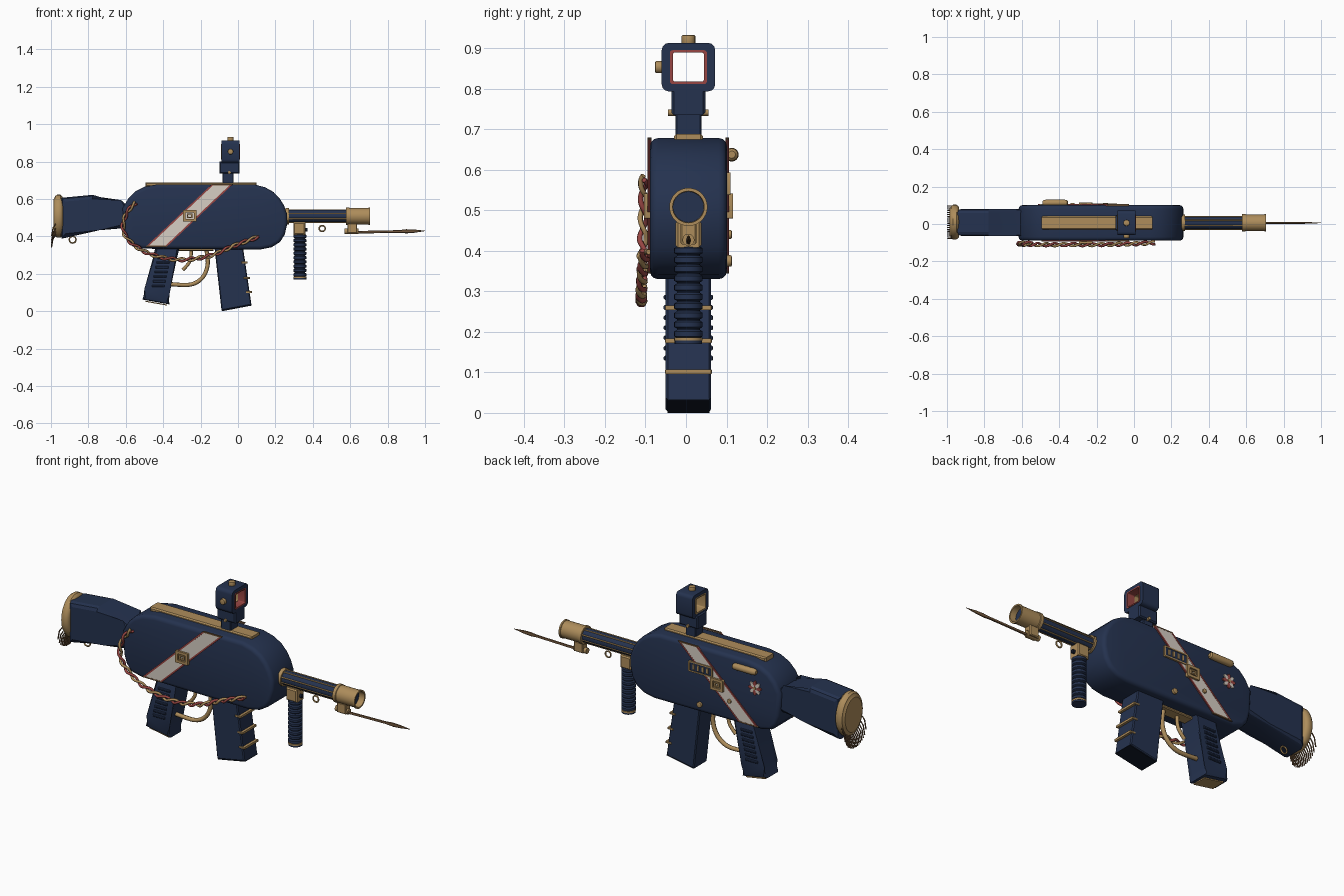
import bpy, bmesh, math
from mathutils import Vector

if "Cube" in bpy.data.objects:
    bpy.data.objects.remove(bpy.data.objects["Cube"])

C = 0.006  # centre plane in y


def material(name, r, g, b):
    m = bpy.data.materials.new(name)
    m.diffuse_color = (r, g, b, 1)
    m.use_nodes = True
    m.node_tree.nodes["Principled BSDF"].inputs["Base Color"].default_value = m.diffuse_color
    return m


NAVY = material("navy", 0.018, 0.032, 0.078)
DARK = material("dark_navy", 0.006, 0.010, 0.022)
GOLD = material("gold", 0.42, 0.265, 0.105)
RED = material("red", 0.31, 0.06, 0.055)
IVORY = material("ivory", 0.68, 0.62, 0.55)
BRONZE = material("bronze", 0.17, 0.095, 0.045)
AXES = {"x": lambda a, b, t: (t, a, b), "y": lambda a, b, t: (a, t, b), "z": lambda a, b, t: (a, b, t)}


def loft(name, rings, mat, axis="y", closed=False, bevel=0, seg=2, angle=35):
    """Skin a list of (position, outline) rings stacked along an axis."""
    bm = bmesh.new()
    loops = [[bm.verts.new(AXES[axis](a, b, t)) for a, b in pts] for t, pts in rings]
    n = len(loops[0])
    pairs = list(zip(loops, loops[1:] + loops[:1])) if closed else list(zip(loops, loops[1:]))
    for p, q in pairs:
        for i in range(n):
            j = (i + 1) % n
            bm.faces.new((p[i], p[j], q[j], q[i]))
    if not closed:
        caps = [bm.faces.new(loops[0]), bm.faces.new(loops[-1])]
        if bevel:
            edges = list({e for f in caps for e in f.edges})
            bmesh.ops.bevel(bm, geom=edges, offset=bevel, segments=seg, profile=0.5, affect="EDGES")
    bmesh.ops.recalc_face_normals(bm, faces=bm.faces)
    me = bpy.data.meshes.new(name)
    bm.to_mesh(me)
    bm.free()
    me.materials.append(mat)
    ob = bpy.data.objects.new(name, me)
    bpy.context.collection.objects.link(ob)
    bpy.ops.object.select_all(action="DESELECT")
    ob.select_set(True)
    bpy.context.view_layer.objects.active = ob
    bpy.ops.object.shade_smooth_by_angle(angle=math.radians(angle))
    return ob


def prism(name, pts, y0, y1, mat, **kw):
    return loft(name, [(y0, pts), (y1, pts)], mat, **kw)


def oval(a, b, ra, rb, n=24):
    return [(a + ra * math.cos(2 * math.pi * i / n), b + rb * math.sin(2 * math.pi * i / n)) for i in range(n)]


def rrect(a, b, w, h, r, n=3):
    """Rounded rectangle with half sizes w and h."""
    pts = []
    for k, (sa, sb) in enumerate([(1, 1), (-1, 1), (-1, -1), (1, -1)]):
        for i in range(n + 1):
            t = math.pi / 2 * (k + i / n)
            pts.append((a + sa * (w - r) + r * math.cos(t), b + sb * (h - r) + r * math.sin(t)))
    return pts


def box(name, x0, x1, y0, y1, z0, z1, mat, bevel=0.004):
    return prism(name, [(x0, z0), (x1, z0), (x1, z1), (x0, z1)], y0, y1, mat, bevel=bevel, seg=1)


def frame(name, a, b, outer, inner, t0, t1, mat, axis="y", r=0.004):
    o, i = rrect(a, b, *outer, r), rrect(a, b, *inner, r * 0.6)
    return loft(name, [(t0, o), (t1, o), (t1, i), (t0, i)], mat, axis, closed=True)


def disc(name, axis, a, b, r, t0, t1, mat, n=24, bevel=0):
    return loft(name, [(t0, oval(a, b, r, r, n)), (t1, oval(a, b, r, r, n))], mat, axis, bevel=bevel)


def spline(pts, steps=8):
    """Smooth path through a few points."""
    p = [Vector(v) for v in [pts[0]] + pts + [pts[-1]]]
    out = []
    for a, b, c, d in zip(p, p[1:], p[2:], p[3:]):
        for i in range(steps):
            t = i / steps
            out.append(0.5 * (2 * b + (c - a) * t + (2 * a - 5 * b + 4 * c - d) * t * t + (3 * b - a - 3 * c + d) * t ** 3))
    return out + [p[-1]]


def tube(name, pts, r, mat, cyclic=False, res=2):
    cu = bpy.data.curves.new(name, "CURVE")
    cu.dimensions = "3D"
    cu.bevel_depth, cu.bevel_resolution, cu.use_fill_caps = r, res, True
    s = cu.splines.new("POLY")
    s.points.add(len(pts) - 1)
    for q, v in zip(s.points, pts):
        q.co = (*v, 1)
    s.use_cyclic_u = cyclic
    cu.materials.append(mat)
    ob = bpy.data.objects.new(name, cu)
    bpy.context.collection.objects.link(ob)


# Body with rounded ends
body = [(-.617, .55), (-.61, .43), (-.595, .38), (-.565, .347), (-.51, .334), (.12, .33), (.18, .342), (.225, .37),
        (.25, .41), (.264, .47), (.262, .52), (.246, .565), (.222, .604), (.19, .637), (.145, .662), (.085, .678),
        (-.43, .678), (-.5, .665), (-.55, .64), (-.585, .605)]
prism("body", body, C - .095, C + .095, NAVY, bevel=.02, seg=3)

# Stock, butt plate and fringe
stock = [(-.58, .565), (-.63, .572), (-.777, .622), (-.945, .606), (-.945, .387), (-.74, .433), (-.58, .446)]
prism("stock", stock, -.064, .081, NAVY, bevel=.022, seg=2, angle=20)
plate = [(-.986, .78), (-.982, .82), (-.978, .93), (-.967, 1), (-.95, 1), (-.94, .93), (-.936, .85)]
loft("butt_plate", [(x, oval(.01, .508, .093 * s, .115 * s, 32)) for x, s in plate], GOLD, "x")
for i in range(16):
    u = -.96 + 1.92 * i / 15
    z = .49 - .085 * math.sqrt(1 - u * u)
    y = .01 + .09 * u
    tube("fringe_strand", [(-.975, y, z), (-.989, y, z - .02), (-.997, y, z - .065)], .0032, BRONZE, res=1)


def sling_ring(x, z, r):
    tube("sling_ring", [(x + a, C, z + b) for a, b in oval(0, 0, r, r, 16)], .004, GOLD, True)


sling_ring(-.884, .382, .018)
sling_ring(.45, .442, .016)

# Barrel with raised strips
disc("barrel", "x", C, .508, .036, .22, .6, NAVY)
disc("barrel_collar", "x", C, .508, .044, .255, .274, GOLD)
for i in range(8):
    a = math.pi / 4 * (i + .5)
    y, z = C + .036 * math.cos(a), .508 + .036 * math.sin(a)
    tube("barrel_strip", [(.27, y, z), (.59, y, z)], .0035, GOLD, res=1)
muzzle = [(.578, .036), (.578, .047), (.595, .047), (.597, .044), (.697, .044), (.699, .047), (.707, .047), (.707, .039), (.62, .036)]
loft("muzzle", [(x, oval(C, .508, r, r, 32)) for x, r in muzzle], GOLD, "x", closed=True)
disc("bore", "x", C, .508, .0385, .61, .675, NAVY)

# Spike under the muzzle
box("spike_mount", .585, .637, C - .02, C + .02, .416, .47, GOLD)
disc("spike_socket", "x", C, .427, .015, .57, .645, GOLD, 12)
spike = [(.6, .006, .007), (.86, .006, .007), (.9, .005, .011), (.94, .004, .009), (1, .001, .001)]
loft("spike", [(x, oval(C, .421 + .02 * (x - .6), a, b, 8)) for x, a, b in spike], BRONZE, "x")

# Ribbed foregrip
box("foregrip_mount", .296, .36, C - .032, C + .032, .408, .474, GOLD, .006)
disc("mount_knob", "x", C, .435, .01, .355, .372, DARK, 12)
ribs = []
for i in range(10):
    z = .185 + i * .0228
    ribs += [(z, .028), (z + .004, .035), (z + .016, .035), (z + .0205, .028)]
loft("foregrip", [(z, oval(.331, C, r, r)) for z, r in ribs], NAVY, "z")
disc("foregrip_band", "z", .331, C, .035, .178, .186, GOLD)
disc("foregrip_cap", "z", .331, C, .034, .17, .178, NAVY)

# Magazine with three bands on its front
prism("magazine", [(-.088, .003), (.072, .033), (.024, .36), (-.128, .36)], C - .056, C + .056, NAVY, bevel=.005, seg=1)
prism("magazine_foot", [(-.084, 0), (.074, .03), (.071, .036), (-.086, .007)], C - .052, C + .052, DARK)
for z in (.26, .178, .102):
    x = .072 - (z - .033) * .147
    box("magazine_band", x - .02, x + .013, C - .058, C + .058, z - .006, z + .005, GOLD, .002)

# Pistol grip with side ribs and a gold base
grip = [(-.44, .35), (-.489, .115), (-.511, .062), (-.366, .036), (-.378, .093), (-.31, .35)]
prism("pistol_grip", grip, C - .054, C + .054, NAVY, bevel=.012, seg=2)
prism("grip_base", [(-.495, .056), (-.38, .0355), (-.38, .03), (-.495, .05)], C - .038, C + .038, GOLD)
for i in range(7):
    z = .135 + i * .025
    x = -.425 + (z - .135) * .21
    for s in (-1, 1):
        y = C + s * .055
        box("grip_rib", x - .036, x + .032, y - .006, y + .006, z - .006, z + .006, NAVY, .003)

# Trigger, guard and underside plate
guard = [(-.17, .335, C), (-.162, .25, C), (-.19, .18, C), (-.255, .142, C), (-.37, .145, C)]
tube("trigger_guard", spline([(x, y, z) for x, z, y in guard]), .011, GOLD)
tube("trigger", spline([(-.25, C, .34), (-.256, C, .27), (-.295, C, .22)]), .009, GOLD)
box("underside_plate", -.33, -.13, C - .03, C + .03, .322, .336, GOLD)

# Top rail and hollow sight
box("top_rail", -.494, .099, C - .036, C + .036, .665, .688, GOLD, .006)
box("sight_post", -.083, -.024, C - .032, C + .032, .68, .76, NAVY)
box("sight_clamp", -.1, .008, C - .042, C + .042, .735, .8, NAVY, .006)
for s in (-1, 1):
    disc("clamp_screw", "y", -.046, .741, .008, C + s * .03, C + s * .05, GOLD, 12)
frame("sight_housing", C, .853, (.066, .06), (.04, .039), -.088, .008, NAVY, "x", .018)
frame("sight_front_rim", C, .853, (.046, .042), (.038, .036), -.03, .011, RED, "x", .008)
frame("sight_rear_rim", C, .853, (.044, .042), (.038, .036), -.091, -.031, GOLD, "x", .008)
disc("sight_side_knob", "y", -.04, .853, .015, -.076, -.055, GOLD, 16, .003)
disc("sight_top_knob", "z", -.04, C, .017, .908, .932, GOLD, 16, .003)


# Diagonal sash on both sides, with edging, end trim and buckle
def slant(name, off, half, z0, z1, y, mat, t):
    f = lambda z: -.26 + (z - .512) * 1.06 + off
    pts = [(f(z0) - half, z0), (f(z0) + half, z0), (f(z1) + half, z1), (f(z1) - half, z1)]
    prism(name, pts, y - t, y + t, mat)


for s in (-1, 1):
    y = C + s * .096
    slant("sash", 0, .049, .35, .674, y, IVORY, .0035)
    for e in (-1, 1):
        slant("sash_edge", e * .05, .006, .35, .674, y, RED, .0045)
    slant("sash_trim", 0, .056, .344, .351, y, BRONZE, .0045)
    slant("sash_trim", 0, .056, .673, .679, y, BRONZE, .0045)
    y0, y1 = sorted((C + s * .095, C + s * .11))
    frame("buckle", -.258, .51, (.037, .031), (.022, .017), y0, y1, GOLD)
    frame("buckle_core", -.258, .51, (.015, .012), (.008, .006), y0, y1, GOLD, r=.002)

# Twisted two-colour cord draped over the front side
path = spline([(-.547, -.104, .58), (-.595, -.104, .526), (-.615, -.106, .446), (-.58, -.108, .375), (-.473, -.11, .307),
               (-.312, -.11, .275), (-.152, -.11, .296), (-.02, -.107, .35), (.115, -.1, .4)], 20)
for phase, mat, name in ((0, RED, "cord_red"), (math.pi, GOLD, "cord_gold")):
    pts, run = [], 0
    for a, b in zip(path, path[1:]):
        d = b - a
        run += d.length
        nrm = Vector((-d.z, 0, d.x)).normalized()
        w = phase + run * 2 * math.pi / .1
        pts.append(a + .008 * (math.cos(w) * nrm + math.sin(w) * Vector((0, 1, 0))))
    tube(name, pts, .0068, mat, res=1)

# Back side details: bolt, framed panel, rosette and studs
B = C + .095
loft("bolt_handle", [(x, oval(.113, .637, r, r, 16)) for x, r in
     [(-.49, .009), (-.483, .015), (-.47, .017), (-.372, .017), (-.359, .015), (-.353, .009)]], GOLD, "x")
frame("panel_frame", -.16, .565, (.07, .028), (.062, .021), B - .002, B + .009, GOLD)
prism("panel_field", rrect(-.16, .565, .063, .022, .003), B - .002, B + .006, NAVY)
for i in range(4):
    x = -.2 + i * .027
    box("panel_bar", x - .006, x + .006, B, B + .009, .551, .579, GOLD, .001)
for i in range(8):
    a = math.pi / 4 * i
    pts = [(-.475 + u * math.cos(a) - v * math.sin(a), .548 + u * math.sin(a) + v * math.cos(a))
           for u, v in oval(.022, 0, .016, .0095, 10)]
    prism("rosette_petal", pts, B - .002, B + .006, IVORY if i % 2 else RED)
disc("rosette_centre", "y", -.475, .548, .008, B, B + .009, GOLD, 12)
for x, z, r in ((-.153, .375, .014), (-.328, .44, .011)):
    disc("stud", "y", x, z, r, B - .005, B + .012, GOLD, 16, .003)
